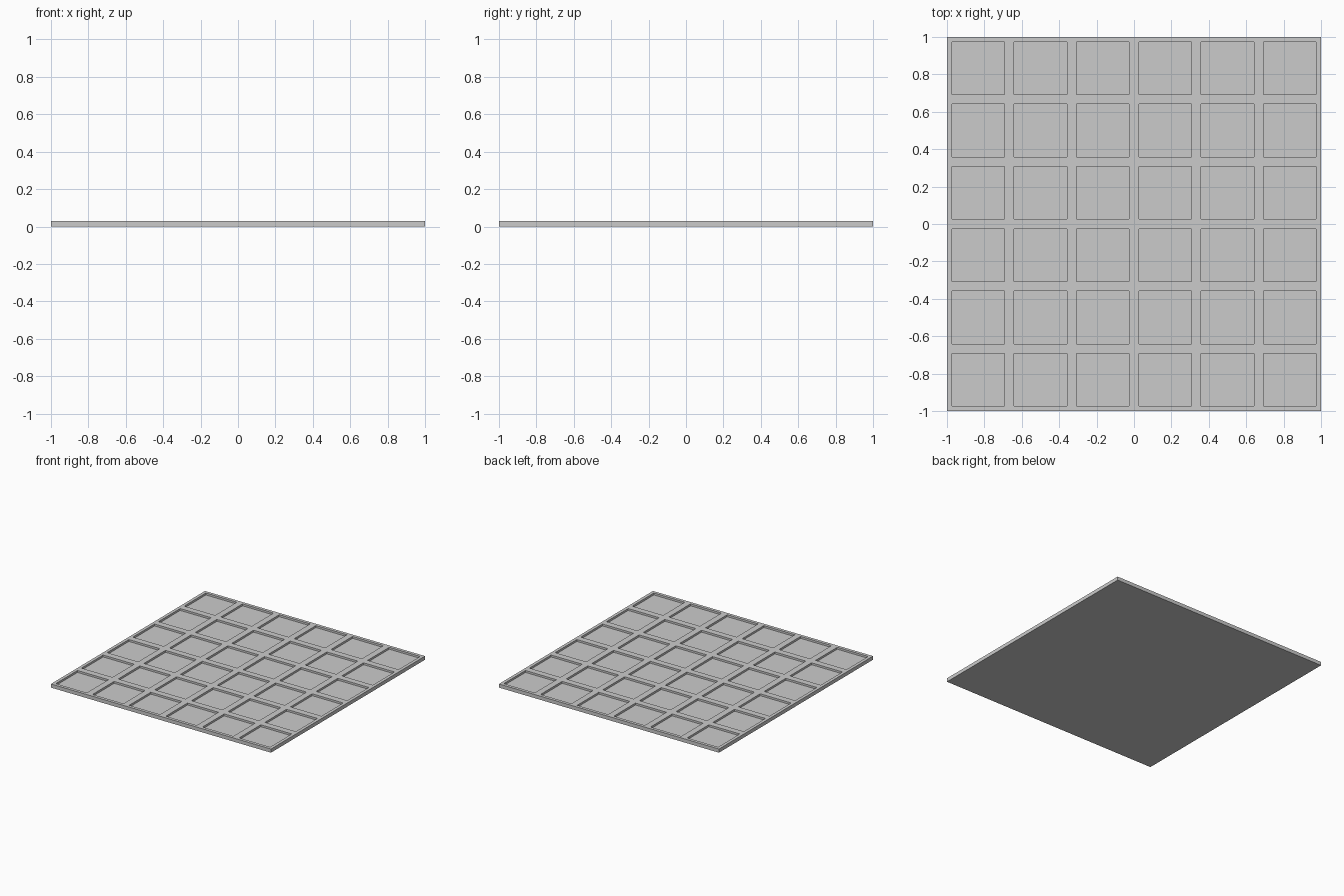
import bpy, bmesh

if "Cube" in bpy.data.objects:
    bpy.data.objects.remove(bpy.data.objects["Cube"])

THICK, DEPTH, RIM, N = 0.03, 0.016, 0.026, 6

bm = bmesh.new()

# Top surface: one grid face per panel
bmesh.ops.create_grid(bm, x_segments=N, y_segments=N, size=1.0)
bmesh.ops.translate(bm, verts=bm.verts, vec=(0, 0, THICK))
panels = list(bm.faces)

# Outer side walls and flat underside
rim = [e for e in bm.edges if e.is_boundary]
walls = bmesh.ops.extrude_edge_only(bm, edges=rim)["geom"]
low = [g for g in walls if isinstance(g, bmesh.types.BMVert)]
bmesh.ops.translate(bm, verts=low, vec=(0, 0, -THICK))
bmesh.ops.holes_fill(bm, edges=[e for e in bm.edges if e.is_boundary], sides=0)

# Recessed square panels separated by ribs
bmesh.ops.inset_individual(bm, faces=panels, thickness=RIM, use_even_offset=True)
floors = bmesh.ops.extrude_discrete_faces(bm, faces=panels)["faces"]
bmesh.ops.translate(bm, verts=[v for f in floors for v in f.verts], vec=(0, 0, -DEPTH))
bmesh.ops.recalc_face_normals(bm, faces=bm.faces)

mesh = bpy.data.meshes.new("coffered_panel")
bm.to_mesh(mesh)
bm.free()
bpy.context.collection.objects.link(bpy.data.objects.new("coffered_panel", mesh))
